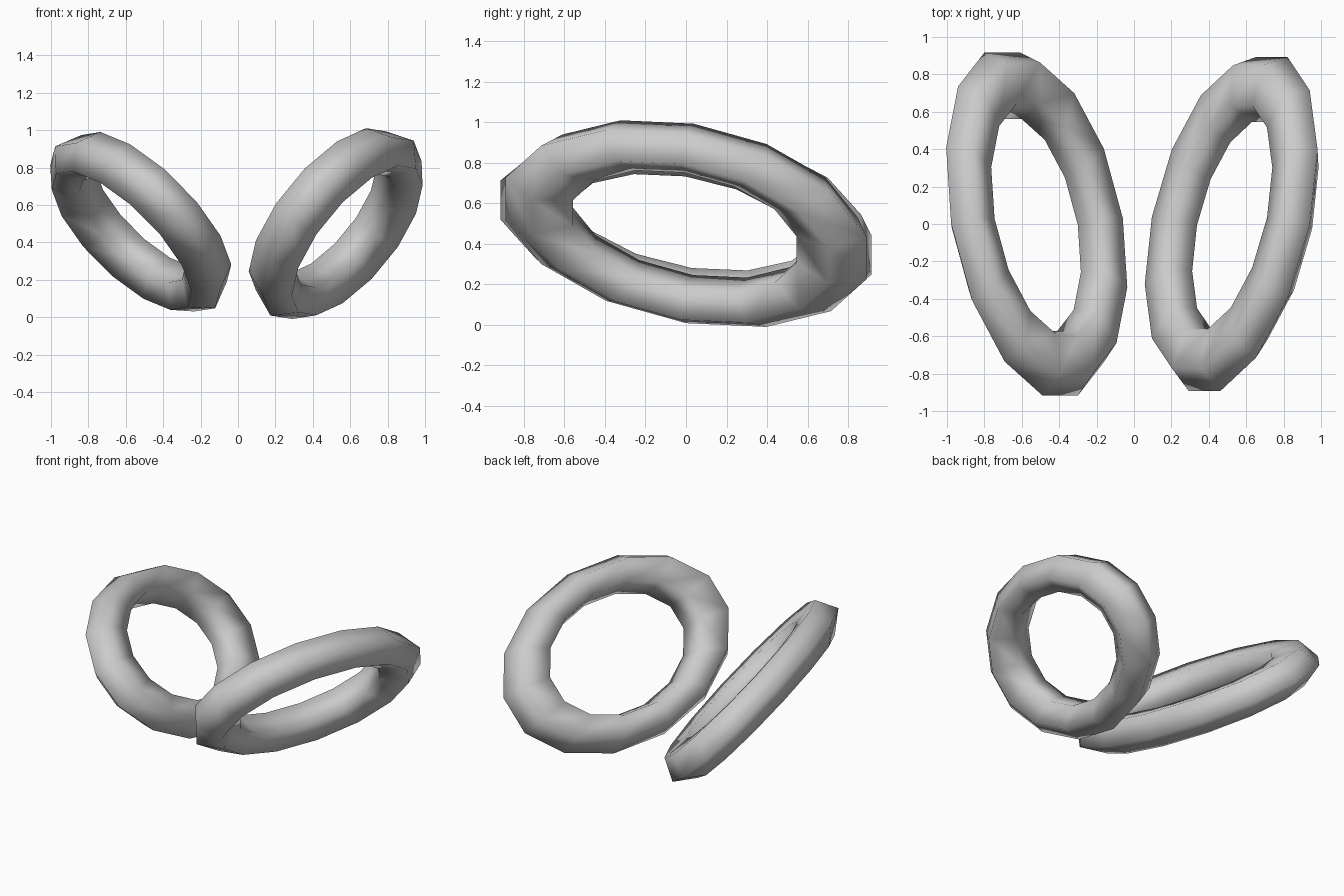
import bpy
import math
from mathutils import Vector, Matrix

if "Cube" in bpy.data.objects:
    bpy.data.objects.remove(bpy.data.objects["Cube"])


def ring(name, centre, short_axis, long_axis, half_depth, twist):
    """Low-poly torus of outer radius 1, stretched onto two tilted axes."""
    bpy.ops.mesh.primitive_torus_add(major_segments=14, minor_segments=5,
                                     major_radius=0.8, minor_radius=0.2)
    ob = bpy.context.object
    ob.name = name
    # roll the five-sided tube section about its own centre line
    c, s = math.cos(math.radians(twist)), math.sin(math.radians(twist))
    for v in ob.data.vertices:
        rad = v.co.xy.length
        u, w = rad - 0.8, v.co.z
        k = (0.8 + u * c - w * s) / rad
        v.co = (v.co.x * k, v.co.y * k, u * s + w * c)
    # stretch and tilt
    a, b = Vector(short_axis), Vector(long_axis)
    n = a.cross(b).normalized() * (half_depth / 0.2)
    ob.data.transform(Matrix((a, b, n)).transposed().to_4x4())
    # recentre the mesh on its bounding box, then place it
    vs = [v.co.copy() for v in ob.data.vertices]
    mid = Vector([(min(v[i] for v in vs) + max(v[i] for v in vs)) / 2 for i in range(3)])
    ob.data.transform(Matrix.Translation(-mid))
    ob.location = centre
    bpy.ops.object.shade_smooth()
    return ob


# two leaning oval rings, nearly mirrored
ring("left_ring", (-0.52, 0, 0.51), (-0.43, 0, 0.435), (-0.16, 0.945, -0.14), 0.135, 13)
ring("right_ring", (0.522, 0, 0.50), (0.385, 0, 0.47), (0.185, 0.92, -0.15), 0.14, -13)
